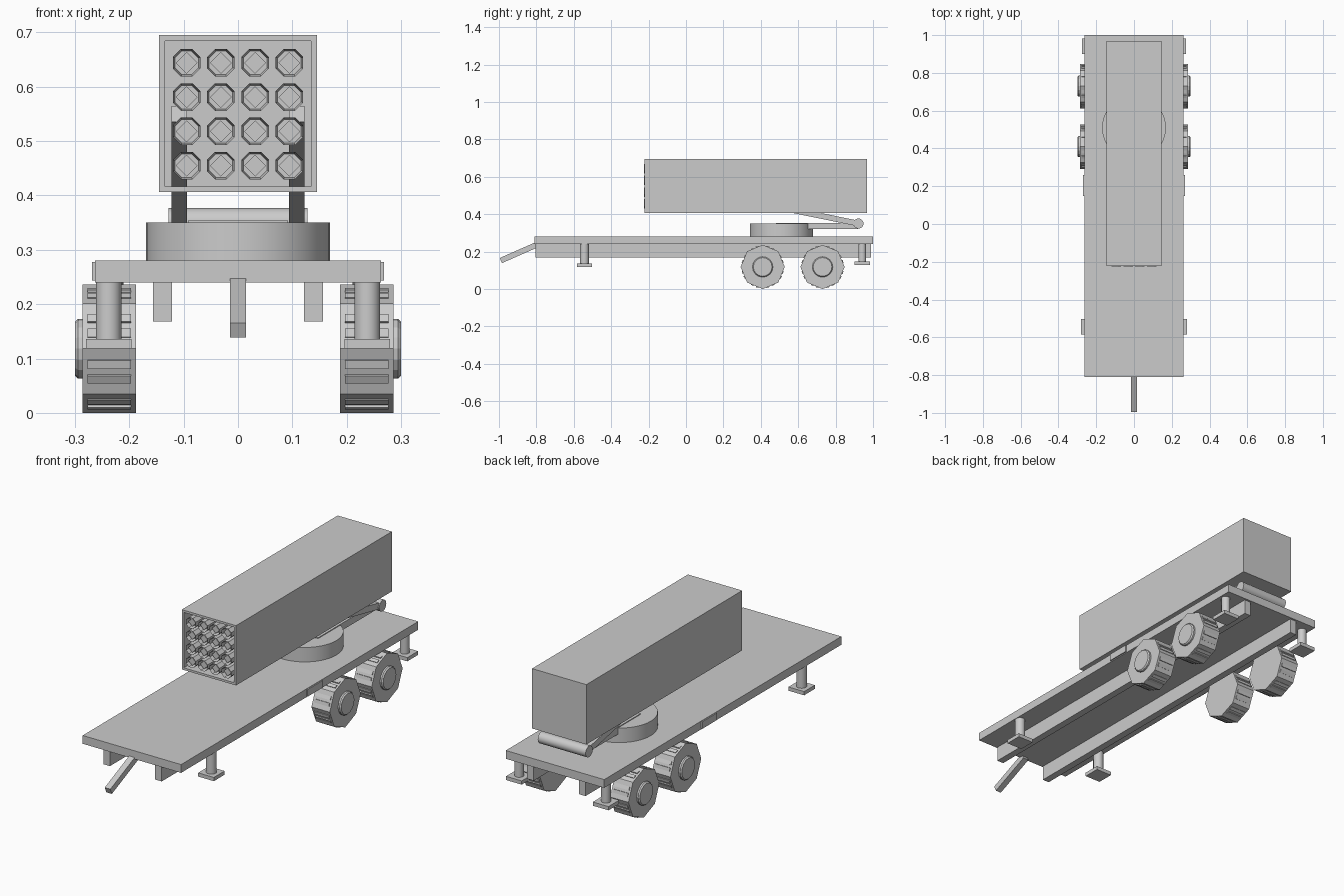
import bpy, bmesh, math
from mathutils import Matrix, Vector

cube = bpy.data.objects.get("Cube")
if cube:
    bpy.data.objects.remove(cube, do_unlink=True)

GREY = (0.6, 0.6, 0.6, 1.0)
paint = bpy.data.materials.new("light_grey_paint")
paint.use_nodes = True
paint.diffuse_color = GREY
paint.node_tree.nodes["Principled BSDF"].inputs["Base Color"].default_value = GREY


def finish(name, bm, smooth=False):
    bmesh.ops.recalc_face_normals(bm, faces=bm.faces)
    mesh = bpy.data.meshes.new(name)
    bm.to_mesh(mesh)
    bm.free()
    mesh.materials.append(paint)
    obj = bpy.data.objects.new(name, mesh)
    bpy.context.collection.objects.link(obj)
    if smooth:
        bpy.ops.object.select_all(action="DESELECT")
        obj.select_set(True)
        bpy.context.view_layer.objects.active = obj
        bpy.ops.object.shade_smooth_by_angle(angle=math.radians(35))
    return obj


def add_box(bm, lo, hi, turn=Matrix()):
    lo, hi = Vector(lo), Vector(hi)
    size = Matrix.Diagonal((*(hi - lo), 1))
    bmesh.ops.create_cube(bm, size=1, matrix=turn @ Matrix.Translation((lo + hi) / 2) @ size)


def box(name, lo, hi):
    bm = bmesh.new()
    add_box(bm, lo, hi)
    return finish(name, bm)


def beam(name, x, width, thick, start, end):
    """Slanted bar in the y-z plane between two centre points."""
    a, b = Vector((x, *start)), Vector((x, *end))
    angle = math.atan2(b.z - a.z, b.y - a.y)
    half = (b - a).length / 2
    bm = bmesh.new()
    turn = Matrix.Translation((a + b) / 2) @ Matrix.Rotation(angle, 4, "X")
    add_box(bm, (-width / 2, -half, -thick / 2), (width / 2, half, thick / 2), turn)
    return finish(name, bm)


def add_drum(bm, a, b, r1, r2=None, sides=32, spin=0):
    """Capped cylinder or cone from point a to point b."""
    a, b = Vector(a), Vector(b)
    turn = (b - a).to_track_quat("Z", "Y").to_matrix().to_4x4()
    bmesh.ops.create_cone(bm, cap_ends=True, segments=sides, radius1=r1,
                          radius2=r1 if r2 is None else r2, depth=(b - a).length,
                          matrix=Matrix.Translation((a + b) / 2) @ turn @ Matrix.Rotation(spin, 4, "Z"))


def drum(name, a, b, r, sides=32):
    bm = bmesh.new()
    add_drum(bm, a, b, r, sides=sides)
    return finish(name, bm, True)


# Trailer bed and tow bar
box("deck", (-0.263, -0.81, 0.24), (0.263, 1.0, 0.28))
beam("tow_bar", 0, 0.03, 0.03, (-0.99, 0.152), (-0.79, 0.24))


def wheel(name, side, y):
    z, r = 0.118, 0.118
    bm = bmesh.new()
    add_drum(bm, (side * 0.188, y, z), (side * 0.286, y, z), r, sides=8)
    # Tread bars stand proud of the flat sides of the tyre
    for i in range(24):
        turn = Matrix.Translation((side * 0.237, y, z)) @ Matrix.Rotation(i * math.tau / 24, 4, "X")
        add_box(bm, (-0.04, -0.008, 0.09), (0.04, 0.008, 0.114), turn)
    finish(name, bm)
    bm = bmesh.new()
    add_drum(bm, (side * 0.28, y, z), (side * 0.294, y, z), 0.055, sides=16)
    add_drum(bm, (side * 0.294, y, z), (side * 0.3, y, z), 0.055, 0.05, sides=16)
    finish(name + "_hub", bm)


for side, label in ((1, "left"), (-1, "right")):
    # Chassis rails and side plates
    box(label + "_rail", (side * 0.121, -0.805, 0.168), (side * 0.156, 0.99, 0.24))
    box(label + "_side_plate", (side * 0.262, 0.148, 0.244), (side * 0.269, 0.26, 0.278))
    # Wheels
    wheel(label + "_front_wheel", side, 0.41)
    wheel(label + "_rear_wheel", side, 0.73)
    # Support legs with square feet
    for end, x, y, r, foot in (("front", 0.238, -0.543, 0.0235, 0.118),
                               ("rear", 0.232, 0.942, 0.021, 0.128)):
        drum(f"{label}_{end}_leg", (side * x, y, foot), (side * x, y, 0.25), r, 24)
        box(f"{label}_{end}_foot", (side * x - 0.042, y - 0.041, foot),
            (side * x + 0.042, y + 0.041, foot + 0.018))
    # Lifting arms running up into the launcher case
    beam(label + "_lift_arm", side * 0.108, 0.029, 0.03, (0.922, 0.35), (-0.06, 0.55))

# Turntable, tongue and hinge
drum("turntable", (0, 0.51, 0.28), (0, 0.51, 0.35), 0.169, 48)
box("hinge_tongue", (-0.092, 0.48, 0.32), (0.092, 0.92, 0.354))
drum("hinge_roller", (-0.128, 0.922, 0.35), (0.128, 0.922, 0.35), 0.027, 24)

# Launcher case: a box with an open, recessed front
bm = bmesh.new()
add_box(bm, (-0.145, -0.222, 0.406), (0.145, 0.968, 0.695))
bm.faces.ensure_lookup_table()
front = min(bm.faces, key=lambda f: f.calc_center_median().y)
bmesh.ops.inset_region(bm, faces=[front], thickness=0.015)
moved = bmesh.ops.extrude_discrete_faces(bm, faces=[front])["faces"][0]
bmesh.ops.translate(bm, verts=moved.verts, vec=(0, 1.17, 0))
finish("launcher_case", bm)

# Launch tubes: octagonal tubes with square plugs
bm = bmesh.new()
plugs = bmesh.new()
for col in range(4):
    for row in range(4):
        x, z = (col - 1.5) * 0.063, 0.455 + row * 0.063
        old = set(bm.faces)
        add_drum(bm, (x, 0.94, z), (x, -0.225, z), 0.0275, sides=8, spin=math.pi / 8)
        mouth = min((f for f in bm.faces if f not in old), key=lambda f: f.calc_center_median().y)
        bmesh.ops.inset_region(bm, faces=[mouth], thickness=0.004)
        bmesh.ops.translate(bm, verts=mouth.verts, vec=(0, 0.03, 0))
        add_drum(plugs, (x, 0.0, z), (x, -0.215, z), 0.02, sides=4)
finish("launch_tubes", bm)
finish("tube_plugs", plugs)
